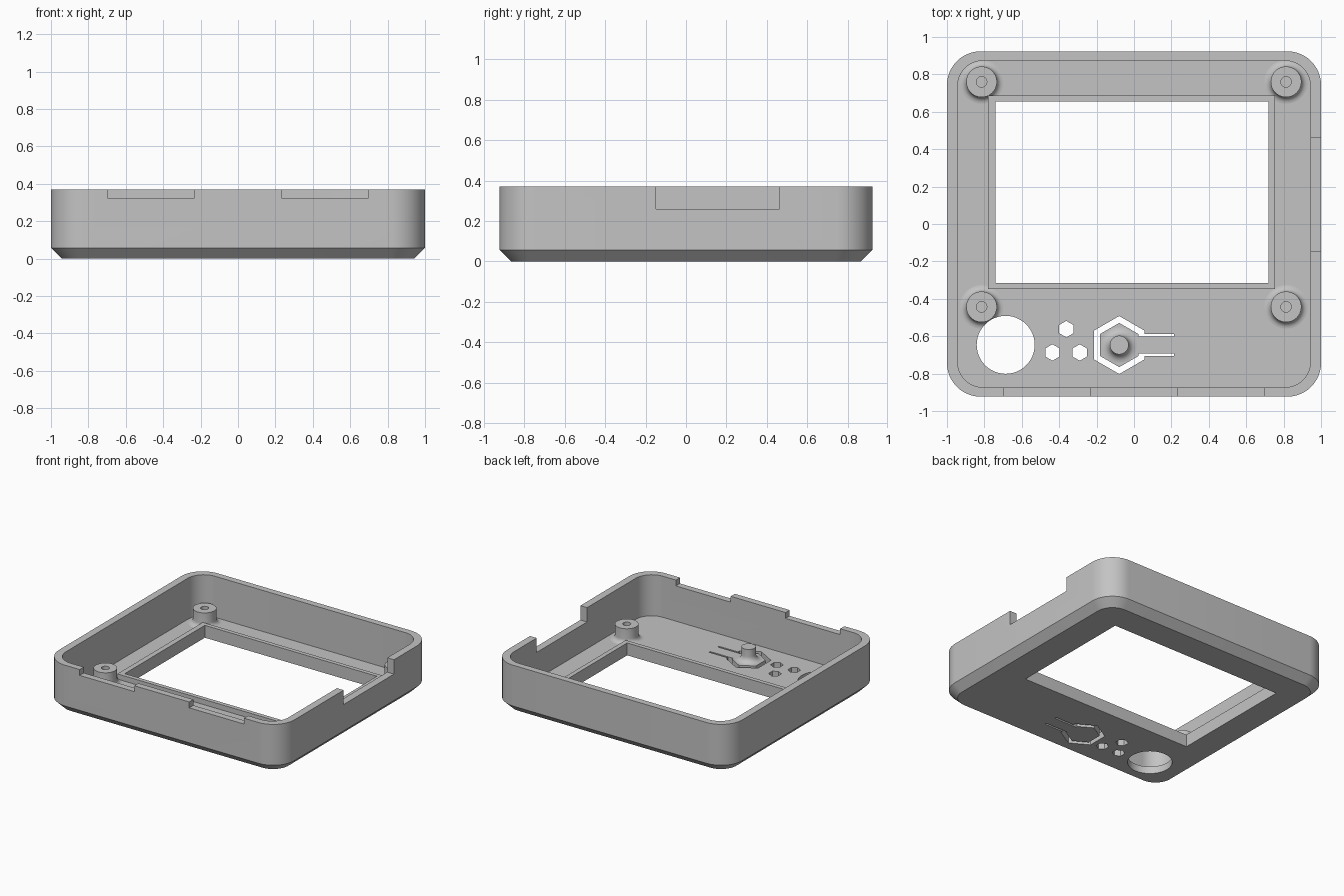
import bpy, bmesh
from math import sin, cos, pi, radians

old = bpy.data.objects.get("Cube")
if old:
    bpy.data.objects.remove(old, do_unlink=True)

grey = bpy.data.materials.new("plain grey")
grey.use_nodes = True
grey.diffuse_color = (0.55, 0.55, 0.55, 1)
grey.node_tree.nodes["Principled BSDF"].inputs["Base Color"].default_value = grey.diffuse_color

FLOOR, TOP = 0.055, 0.37


def rounded_rect(hx, hy, r, n=12):
    pts = []
    for k, (sx, sy) in enumerate([(1, 1), (-1, 1), (-1, -1), (1, -1)]):
        for i in range(n + 1):
            a = (k + i / n) * pi / 2
            pts.append((sx * (hx - r) + r * cos(a), sy * (hy - r) + r * sin(a)))
    return pts


def ngon(cx, cy, r, n, start=90):
    return [(cx + r * cos(radians(start) + 2 * pi * i / n),
             cy + r * sin(radians(start) + 2 * pi * i / n)) for i in range(n)]


def rect(x0, x1, y0, y1):
    return [(x0, y0), (x1, y0), (x1, y1), (x0, y1)]


def loft(name, sections):
    """Skin a stack of (outline, height) sections and cap both ends."""
    bm = bmesh.new()
    rings = [[bm.verts.new((x, y, z)) for x, y in pts] for pts, z in sections]
    n = len(rings[0])
    for a, b in zip(rings, rings[1:]):
        for i in range(n):
            j = (i + 1) % n
            bm.faces.new((a[i], a[j], b[j], b[i]))
    bm.faces.new(rings[0][::-1])
    bm.faces.new(rings[-1])
    bmesh.ops.recalc_face_normals(bm, faces=bm.faces)
    me = bpy.data.meshes.new(name)
    bm.to_mesh(me)
    bm.free()
    ob = bpy.data.objects.new(name, me)
    bpy.context.collection.objects.link(ob)
    me.materials.append(grey)
    return ob


def smooth(ob):
    bpy.ops.object.select_all(action='DESELECT')
    ob.select_set(True)
    bpy.context.view_layer.objects.active = ob
    bpy.ops.object.shade_smooth_by_angle(angle=radians(30))


def combine(ob, others, operation):
    """Apply boolean operations to the mesh of ob."""
    for c in others:
        m = ob.modifiers.new(c.name, 'BOOLEAN')
        m.operation, m.solver, m.object = operation, 'EXACT', c
    bpy.context.view_layer.update()
    mesh = bpy.data.meshes.new_from_object(
        ob.evaluated_get(bpy.context.evaluated_depsgraph_get()))
    ob.modifiers.clear()
    ob.data = mesh


# Tray with a chamfered bottom edge
outer = rounded_rect(1, 0.923, 0.18)
inner = rounded_rect(0.943, 0.873, 0.135)
case = loft("case_tray", [(rounded_rect(0.943, 0.866, 0.13), 0), (outer, 0.057),
                          (outer, TOP), (inner, TOP), (inner, FLOOR)])

# Raised frame around the screen window
frame = loft("screen_frame", [(rect(-0.78, 0.755, -0.348, 0.687), z) for z in (0.02, 0.095)])
combine(case, [frame], 'UNION')
bpy.data.objects.remove(frame, do_unlink=True)

# Openings through the floor
LOW, HIGH = -0.05, 0.15
round_hole = ngon(-0.686, -0.646, 0.155, 48)
cuts = [("round_hole", round_hole, LOW, HIGH),
        ("window", rect(-0.74, 0.72, -0.315, 0.655), LOW, HIGH)]
for x, y in [(-0.362, -0.562), (-0.436, -0.687), (-0.29, -0.687)]:
    cuts.append(("hex_hole", ngon(x, y, 0.044, 6), LOW, HIGH))

# Slot around the flexible hexagonal button and its arm
bx, by = -0.079, -0.647
big, small = ngon(bx, by, 0.155, 6, 30), ngon(bx, by, 0.118, 6, 30)
edge, core, tip = big[0][0], small[0][0], 0.215
slot = ([(tip, by + 0.06), (edge, by + 0.06)] + big
        + [(edge, by - 0.06), (tip, by - 0.06), (tip, by - 0.046), (core, by - 0.046)]
        + small[::-1] + [(core, by + 0.046), (tip, by + 0.046)])
cuts.append(("button_slot", slot, LOW, HIGH))

# Notches in the rim
cuts += [("front_notch_right", rect(-0.697, -0.233, -1, -0.85), 0.325, 0.5),
         ("front_notch_left", rect(0.232, 0.697, -1, -0.85), 0.325, 0.5),
         ("side_notch", rect(0.9, 1.1, -0.148, 0.462), 0.26, 0.5)]
cutters = [loft(n + "_cutter", [(p, a), (p, b)]) for n, p, a, b in cuts]
combine(case, cutters, 'DIFFERENCE')
smooth(case)


def post(name, x, y, r, fillet, top, bore=0):
    """Round post with a concave fillet at its foot and an optional blind bore."""
    prof = [(r + fillet, FLOOR - 0.01)]
    for i in range(7):
        a = i / 6 * pi / 2
        prof.append((r + fillet * (1 - sin(a)), FLOOR + fillet * (1 - cos(a))))
    prof.append((r, top))
    if bore:
        prof += [(bore, top), (bore, FLOOR)]
    return loft(name, [(ngon(x, y, q, 40), z) for q, z in prof])


# Screw posts, trimmed where a foot would reach into the round hole or window
for side, x in (("right", -0.815), ("left", 0.813)):
    for end, y in (("back", 0.76), ("front", -0.443)):
        screw_post = post(f"{end}_{side}_screw_post", x, y, 0.082, 0.035, 0.168, 0.028)
        combine(screw_post, cutters[:2], 'DIFFERENCE')
        smooth(screw_post)

# Button peg
smooth(post("button_peg", bx, by, 0.05, 0.045, 0.155))

for c in cutters:
    bpy.data.objects.remove(c, do_unlink=True)
